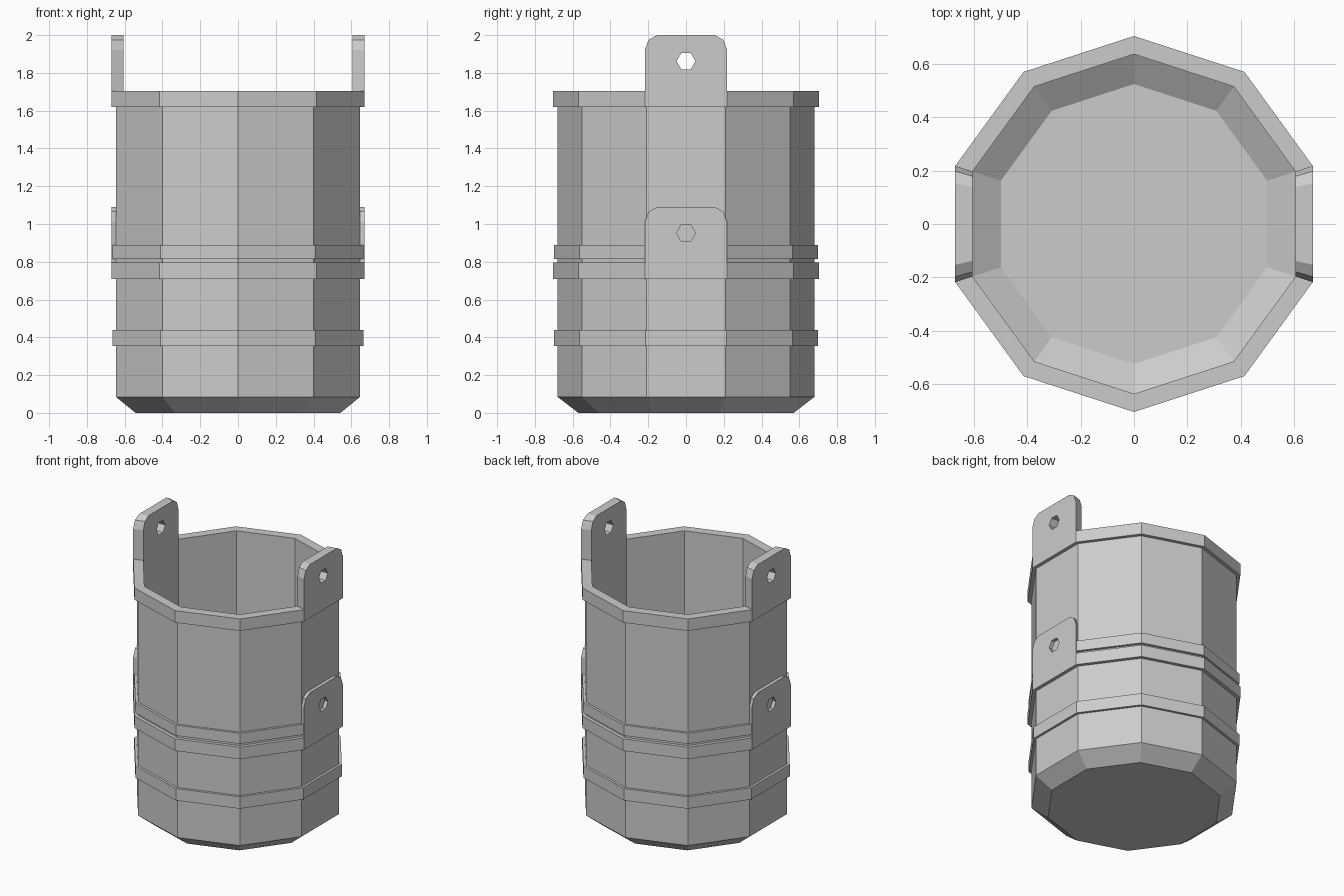
import bpy, bmesh
from math import sin, cos, pi, radians

if "Cube" in bpy.data.objects:
    bpy.data.objects.remove(bpy.data.objects["Cube"])

SIDES = 10
C18, S18 = cos(radians(18)), sin(radians(18))


def finish(name, bm):
    bmesh.ops.recalc_face_normals(bm, faces=bm.faces)
    me = bpy.data.meshes.new(name)
    bm.to_mesh(me)
    bm.free()
    ob = bpy.data.objects.new(name, me)
    bpy.context.collection.objects.link(ob)
    return ob


def lathe(name, profile, closed):
    """Ten-sided turned part; closed joins the profile ends, otherwise both ends are capped."""
    bm = bmesh.new()
    rings = [[bm.verts.new((r * sin(2 * pi * k / SIDES), r * cos(2 * pi * k / SIDES), z))
              for k in range(SIDES)] for r, z in profile]
    pairs = list(zip(rings, rings[1:]))
    if closed:
        pairs.append((rings[-1], rings[0]))
    else:
        bm.faces.new(rings[0])
        bm.faces.new(rings[-1])
    for a, b in pairs:
        for k in range(SIDES):
            j = (k + 1) % SIDES
            bm.faces.new((a[k], a[j], b[j], b[k]))
    return finish(name, bm)


def band(name, r, z0, z1):
    lathe(name, [(r, z0), (r, z1), (0.66, z1), (0.66, z0)], True)


def ear(name, side, z0, top, r_in, r_out=0.705):
    """Wedge-sided lug with rounded top corners and a hexagonal hole."""
    half = r_out * S18
    right = [(half, z0), (half, top - 0.08), (half - 0.02, top - 0.025), (half - 0.065, top)]
    outline = right + [(-y, z) for y, z in reversed(right)]
    hole = [(0.05 * cos(k * pi / 3), top - 0.138 + 0.05 * sin(k * pi / 3)) for k in range(6)]
    bm = bmesh.new()
    layers = []
    for r in (r_in, r_out):
        loops, edges = [], []
        for pts, taper in ((outline, r / r_out), (hole, 1)):
            vs = [bm.verts.new((side * r * C18, y * taper, z)) for y, z in pts]
            edges += [bm.edges.new((vs[i - 1], vs[i])) for i in range(len(vs))]
            loops.append(vs)
        bmesh.ops.triangle_fill(bm, edges=edges, use_beauty=True)
        layers.append(loops)
    for a, b in zip(*layers):
        for i in range(len(a)):
            bm.faces.new((a[i - 1], a[i], b[i], b[i - 1]))
    bmesh.ops.dissolve_limit(bm, angle_limit=0.01, verts=bm.verts, edges=bm.edges)
    finish(name, bm)


# Hollow bucket with chamfered base and thick rim
lathe("bucket_body", [(0.57, 0), (0.68, 0.085), (0.68, 1.62), (0.705, 1.62), (0.705, 1.705),
                      (0.637, 1.705), (0.637, 0.11), (0.525, 0.04)], False)

# Hoops around the body
band("lower_hoop", 0.698, 0.355, 0.44)
band("middle_hoop", 0.705, 0.71, 0.795)
band("upper_hoop", 0.698, 0.815, 0.89)

# Handle lugs on both sides, at the rim and at the middle hoop
for side, label in ((1, "right"), (-1, "left")):
    ear("rim_lug_" + label, side, 1.705, 2.0, 0.637)
    ear("middle_lug_" + label, side, 0.795, 1.09, 0.66)
